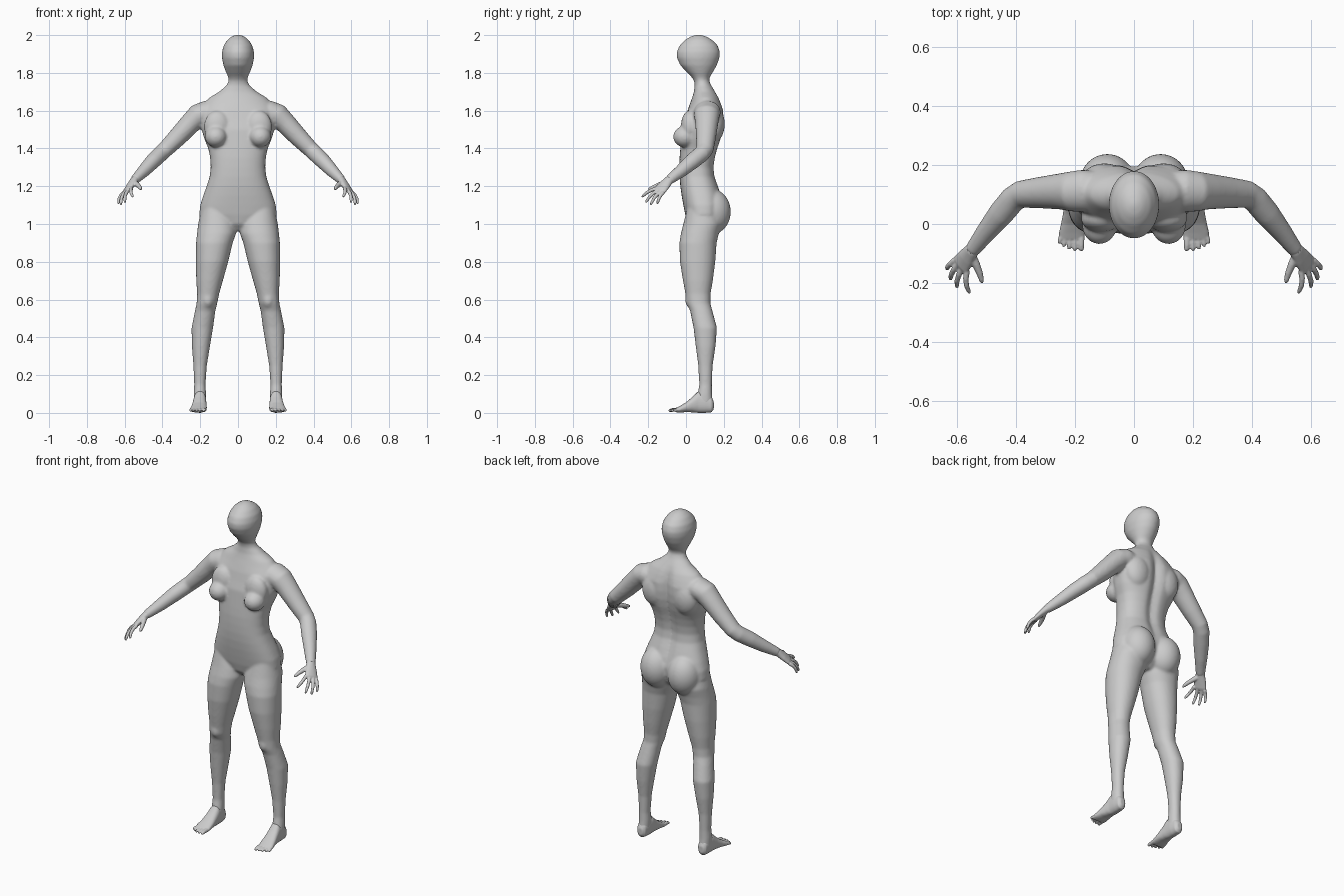
import bpy, bmesh, math
from mathutils import Vector, Matrix


def loft(bm, rings):
    """Skin closed rings of points and close both ends."""
    loops = [[bm.verts.new(p) for p in r] for r in rings]
    n = len(loops[0])
    for a, b in zip(loops, loops[1:]):
        for i in range(n):
            j = (i + 1) % n
            bm.faces.new((a[i], a[j], b[j], b[i]))
    bm.faces.new(loops[0][::-1])
    bm.faces.new(loops[-1])


def ring(c, u, v, n=32, p=1.0):
    """Superellipse around c, with half axes u and v (p < 1 is boxier)."""
    pts = []
    for i in range(n):
        t = math.tau * i / n
        cu, sv = math.cos(t), math.sin(t)
        pts.append(c + u * math.copysign(abs(cu) ** p, cu) + v * math.copysign(abs(sv) ** p, sv))
    return pts


def tube(bm, path, side, s, n=24):
    """Loft along (x, y, z, half width, half thickness); s mirrors x."""
    cs = [Vector(q[:3]) for q in path]
    rings = []
    for i, q in enumerate(path):
        t = (cs[min(i + 1, len(cs) - 1)] - cs[max(i - 1, 0)]).normalized()
        w = Vector(side)
        w = (w - t * w.dot(t)).normalized()
        r = ring(cs[i], w * q[3], t.cross(w) * q[4], n)
        rings.append([Vector((p.x * s, p.y, p.z)) for p in r])
    loft(bm, rings)


def digit(bm, a, b, r0, r1, s, bend=(0, 0, 0)):
    """Tapered, rounded finger or toe from a to b."""
    a, b, bend = Vector(a), Vector(b), Vector(bend)
    path = []
    for t, k in ((0, 1), (.3, 1), (.6, 1), (.85, .95), (.95, .75), (1, .3)):
        r = (r0 + (r1 - r0) * t) * k
        path.append((*(a.lerp(b, t) + bend * math.sin(math.pi * t)), r, r))
    tube(bm, path, (.6, .6, -.4), s, 14)


def blob(bm, c, r):
    m = Matrix.Translation(c) @ Matrix.Diagonal((*r, 1))
    bmesh.ops.create_uvsphere(bm, u_segments=32, v_segments=20, radius=1, matrix=m)


def finish(name, bm, voxel, iters):
    """Fuse the overlapping pieces into one smooth skin."""
    bmesh.ops.recalc_face_normals(bm, faces=bm.faces)
    me = bpy.data.meshes.new(name)
    bm.to_mesh(me)
    bm.free()
    ob = bpy.data.objects.new(name, me)
    bpy.context.collection.objects.link(ob)
    rm = ob.modifiers.new("fuse", 'REMESH')
    rm.mode, rm.voxel_size, rm.use_smooth_shade = 'VOXEL', voxel, True
    sm = ob.modifiers.new("soften", 'SMOOTH')
    sm.factor, sm.iterations = .5, iters


body = bmesh.new()

# torso, neck and head: z, half width, front y, back y, spine groove depth
trunk = [(.965, .06, .04, .13, 0), (1.0, .15, .01, .17, 0), (1.05, .205, -.004, .19, 0),
         (1.1, .2, -.014, .195, 0), (1.15, .184, -.023, .188, .01), (1.2, .166, -.03, .172, .014),
         (1.25, .15, -.034, .154, .016), (1.3, .144, -.035, .149, .016), (1.35, .147, -.034, .156, .018),
         (1.4, .157, -.03, .169, .02), (1.45, .178, -.025, .186, .022), (1.5, .192, -.02, .198, .024),
         (1.55, .198, -.005, .202, .024), (1.6, .195, .008, .199, .022), (1.64, .178, .022, .188, .016),
         (1.67, .15, .033, .175, .01), (1.7, .1, .042, .157, .004), (1.735, .06, .046, .133, 0),
         (1.76, .049, .042, .122, 0), (1.78, .053, .028, .127, 0), (1.805, .064, .003, .143, 0),
         (1.84, .077, -.03, .163, 0), (1.88, .085, -.048, .177, 0), (1.91, .085, -.049, .18, 0),
         (1.945, .076, -.034, .168, 0), (1.975, .056, -.004, .138, 0), (1.993, .033, .025, .107, 0),
         (2.002, .01, .055, .077, 0)]
rings = []
for z, hw, yf, yb, g in trunk:
    p = .82 if 1.0 < z < 1.62 else 1.0
    r = ring(Vector((0, (yf + yb) / 2, z)), Vector((hw, 0, 0)), Vector((0, (yb - yf) / 2, 0)), 64, p)
    for q in r:
        if q.y > (yf + yb) / 2:
            q.y -= g * math.exp(-(q.x / .028) ** 2)
    rings.append(r)
loft(body, rings)

# leg: z, inner x, outer x, front y, back y
leg = [(1.08, .035, .195, .005, .17), (1.0, .008, .211, -.014, .19), (.95, .01, .217, -.027, .174),
       (.9, .028, .222, -.035, .162), (.8, .052, .223, -.032, .155), (.7, .08, .221, -.016, .142),
       (.63, .1, .216, -.003, .13), (.58, .11, .219, .004, .129), (.54, .12, .228, .022, .14),
       (.45, .132, .246, .04, .164), (.35, .149, .244, .052, .156), (.25, .165, .236, .065, .141),
       (.15, .172, .232, .07, .137), (.1, .169, .235, .062, .138), (.05, .17, .234, .05, .143)]
# arm: centre and two radii from collar bone to wrist
arm = [(.1, .115, 1.59, .06, .055), (.17, .112, 1.59, .072, .062), (.21, .11, 1.575, .068, .062),
       (.25, .11, 1.535, .061, .056), (.32, .106, 1.46, .053, .05), (.385, .1, 1.395, .046, .043),
       (.41, .083, 1.372, .045, .043), (.45, .035, 1.333, .044, .041), (.5, -.027, 1.28, .035, .034),
       (.55, -.092, 1.23, .026, .024)]
for s in (1, -1):
    loft(body, [ring(Vector((s * (a + b) / 2, (f + k) / 2, z)), Vector(((b - a) / 2, 0, 0)),
                     Vector((0, (k - f) / 2, 0)), 36, .94) for z, a, b, f, k in leg])
    tube(body, arm, (0, 1, .15), s, 32)
    blob(body, (s * .09, .14, 1.065), (.094, .097, .118))     # buttock
    blob(body, (s * .117, -.006, 1.462), (.058, .062, .056))  # breast
    blob(body, (s * .11, .018, 1.515), (.07, .045, .085))     # upper chest
    blob(body, (s * .1, .145, 1.53), (.08, .06, .1))          # shoulder blade
    blob(body, (s * .16, .035, .6), (.035, .04, .05))         # kneecap
finish("body", body, .0075, 6)

for s, label in ((1, "left"), (-1, "right")):
    # hand: palm, four fingers and thumb
    hand = bmesh.new()
    tube(hand, [(.535, -.073, 1.243, .025, .023), (.55, -.092, 1.23, .026, .021), (.568, -.115, 1.205, .033, .018),
                (.585, -.137, 1.18, .037, .014), (.59, -.145, 1.171, .033, .009)], (.045, .045, -.03), s)
    for a, b in (((.565, -.158, 1.188), (.555, -.234, 1.142)), ((.58, -.148, 1.18), (.598, -.215, 1.112)),
                 ((.595, -.135, 1.172), (.62, -.188, 1.1)), ((.606, -.122, 1.165), (.632, -.152, 1.105))):
        digit(hand, a, b, .0105, .0075, s, (.008, -.004, .006))
    digit(hand, (.55, -.105, 1.22), (.513, -.2, 1.183), .016, .008, s, (-.006, -.004, 0))
    finish("hand_" + label, hand, .0035, 2)

    # foot: y, inner x, outer x, sole z, top z, then five toes
    foot = bmesh.new()
    sections = [(.147, .188, .218, .02, .06), (.135, .175, .23, .003, .085), (.1, .169, .234, .0, .11),
                (.065, .168, .235, .0, .115), (.035, .167, .24, .003, .085), (.0, .165, .247, .004, .056),
                (-.03, .165, .254, .002, .038), (-.052, .168, .253, .002, .026)]
    loft(foot, [ring(Vector((s * (a + b) / 2, y, (l + h) / 2)), Vector(((b - a) / 2, 0, 0)),
                     Vector((0, 0, (h - l) / 2)), 28, .85) for y, a, b, l, h in sections])
    for x0, x1, y1, r in ((.179, .178, -.092, .012), (.199, .2, -.092, .0095), (.216, .22, -.087, .009),
                          (.231, .238, -.078, .009), (.244, .254, -.066, .009)):
        digit(foot, (x0, -.035, .016), (x1, y1, .011), r, r * .75, s, (0, 0, .003))
    finish("foot_" + label, foot, .004, 2)
